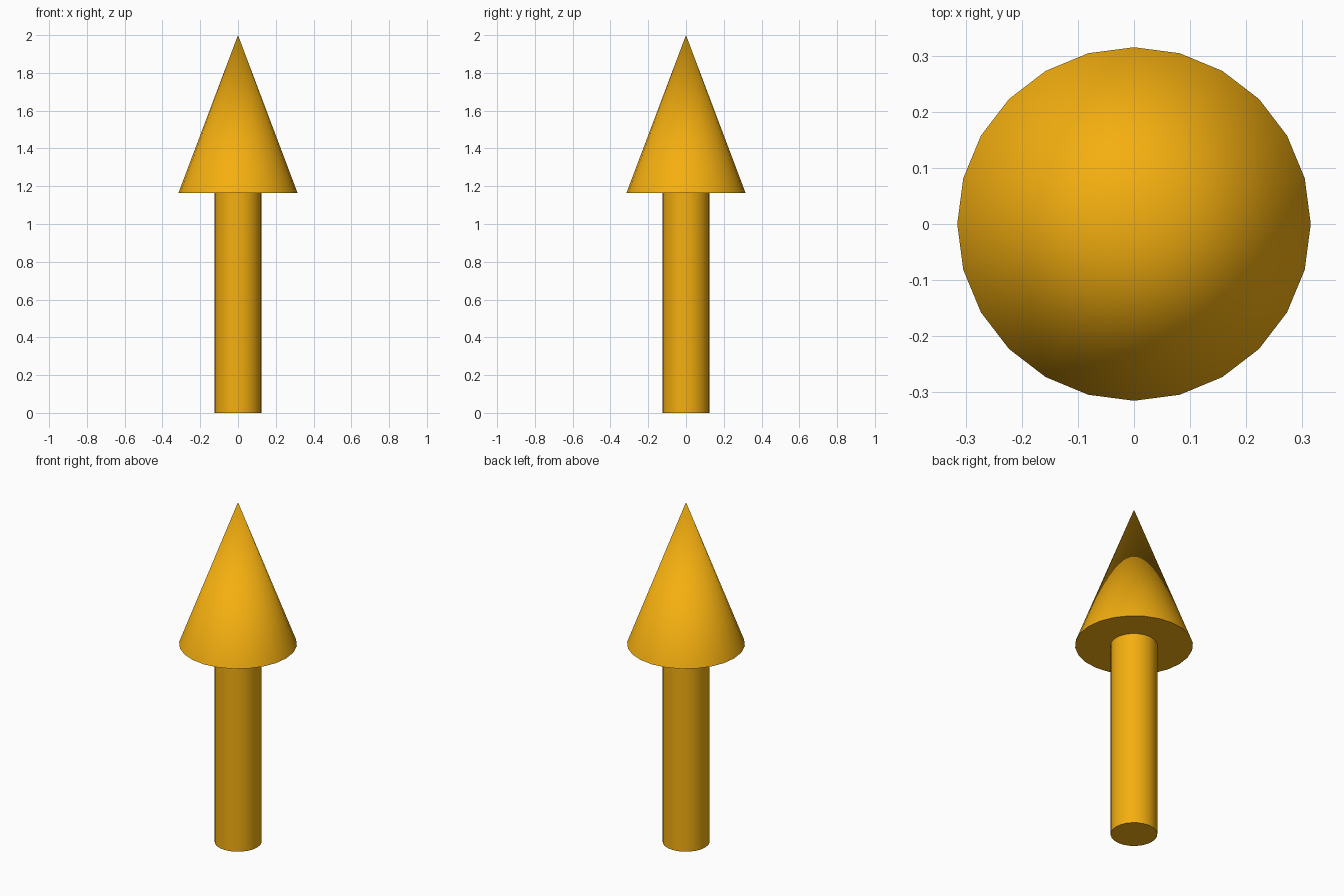
import bpy
import math

if "Cube" in bpy.data.objects:
    bpy.data.objects.remove(bpy.data.objects["Cube"])

SIDES = 24
HEAD_BASE = 1.165
HEIGHT = 2.0

gold = bpy.data.materials.new("gold")
gold.diffuse_color = (0.91, 0.43, 0.005, 1.0)
gold.use_nodes = True
gold.node_tree.nodes["Principled BSDF"].inputs["Base Color"].default_value = gold.diffuse_color


def finish(name):
    """Name, colour and smooth the part just added."""
    obj = bpy.context.object
    obj.name = name
    obj.data.materials.append(gold)
    bpy.ops.object.shade_smooth_by_angle(angle=math.radians(40))


# Shaft, tucked slightly into the head
shaft_height = HEAD_BASE + 0.01
bpy.ops.mesh.primitive_cylinder_add(
    vertices=SIDES, radius=0.125, depth=shaft_height,
    location=(0, 0, shaft_height / 2))
finish("shaft")

# Pointed head
head_height = HEIGHT - HEAD_BASE
bpy.ops.mesh.primitive_cone_add(
    vertices=SIDES, radius1=0.315, radius2=0, depth=head_height,
    location=(0, 0, HEAD_BASE + head_height / 2))
finish("arrow_head")
